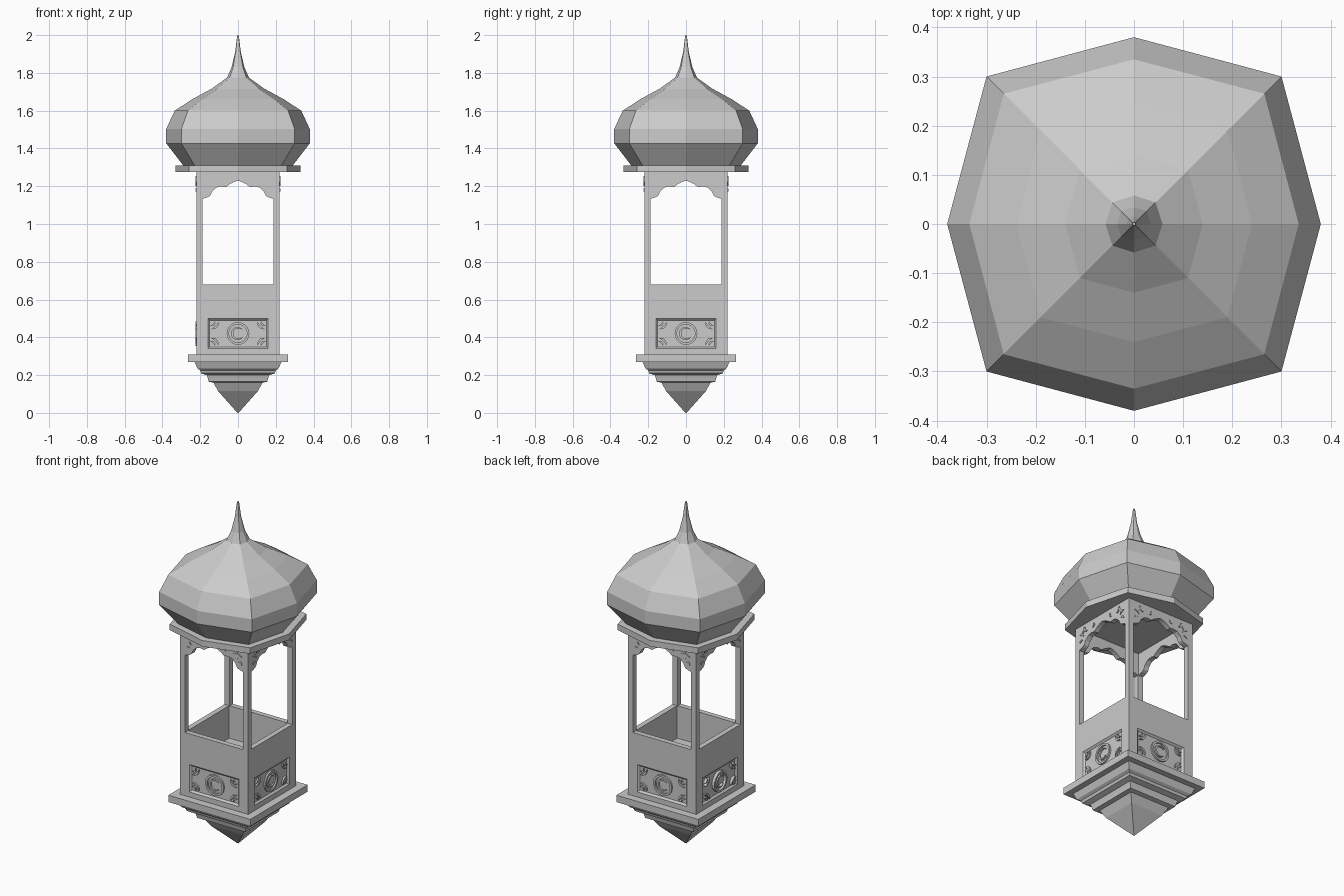
import bpy
import bmesh
import math
from mathutils import Matrix, Vector

cube = bpy.data.objects.get("Cube")
if cube:
    bpy.data.objects.remove(cube)

stone = bpy.data.materials.new("pale_grey_stone")
stone.use_nodes = True
stone.diffuse_color = (0.6, 0.6, 0.6, 1)
stone.node_tree.nodes["Principled BSDF"].inputs["Base Color"].default_value = (0.6, 0.6, 0.6, 1)


def loft(bm, rings):
    """Skin a list of equal-length rings and cap both ends."""
    rows = [[bm.verts.new(p) for p in ring] for ring in rings]
    n = len(rows[0])
    for low, high in zip(rows, rows[1:]):
        for i in range(n):
            j = (i + 1) % n
            bm.faces.new((low[i], low[j], high[j], high[i]))
    bm.faces.new(rows[0])
    bm.faces.new(rows[-1])


def finish(bm, name):
    bmesh.ops.recalc_face_normals(bm, faces=bm.faces)
    mesh = bpy.data.meshes.new(name)
    bm.to_mesh(mesh)
    bm.free()
    mesh.materials.append(stone)
    obj = bpy.data.objects.new(name, mesh)
    bpy.context.collection.objects.link(obj)
    return obj


def solid(name, rings):
    bm = bmesh.new()
    loft(bm, rings)
    return finish(bm, name)


def square(r, z):
    return [(r, -r, z), (r, r, z), (-r, r, z), (-r, -r, z)]


def octagon(mid, corner, z):
    pts = []
    for i in range(4):
        turn = Matrix.Rotation(i * math.pi / 2, 3, 'Z')
        pts += [turn @ Vector((mid, 0, z)), turn @ Vector((corner, corner, z))]
    return pts


def upright(points, y):
    return [(x, y, z) for x, z in points]


def carve(target, cutter, turn=0):
    """Subtract a cutter, turned about z, and throw the cutter away."""
    cutter.hide_render = True
    cutter.data.transform(Matrix.Rotation(turn, 4, 'Z'))
    mod = target.modifiers.new("cut", 'BOOLEAN')
    mod.operation = 'DIFFERENCE'
    mod.solver = 'EXACT'
    mod.object = cutter
    bpy.context.view_layer.objects.active = target
    bpy.ops.object.modifier_apply(modifier=mod.name)
    bpy.data.objects.remove(cutter)


# Stepped pendant and base slab
solid("hanging_base", [square(r, z) for r, z in (
    (0.003, 0), (0.105, 0.115), (0.13, 0.16), (0.155, 0.165), (0.16, 0.185),
    (0.165, 0.2), (0.195, 0.21), (0.2, 0.225), (0.215, 0.235), (0.23, 0.27))])
solid("base_slab", [square(0.265, 0.27), square(0.265, 0.31)])

# Hollow square body with four scalloped openings
body = solid("turret_body", [square(0.22, 0.31), square(0.22, 1.275)])
carve(body, solid("room_cutter", [square(0.19, 0.49), square(0.19, 1.265)]))
scallop = [(0.188, 1.133), (0.16, 1.142), (0.147, 1.15), (0.137, 1.172),
           (0.115, 1.193), (0.09, 1.199), (0.065, 1.195), (0.045, 1.21),
           (0.025, 1.221)]
arch = [(-0.188, 0.68), (0.188, 0.68)] + scallop + [(0, 1.23)]
arch += [(-x, z) for x, z in reversed(scallop)]
for k in range(2):
    carve(body, solid("arch_cutter", [upright(arch, -0.3), upright(arch, 0.3)]),
          k * math.pi / 2)


# Bevelled sunken panel on each side
def panel(inset, y):
    x, low, high = 0.16 - inset, 0.34 + inset, 0.5 - inset
    return upright([(-x, low), (x, low), (x, high), (-x, high)], y)


for k in range(4):
    carve(body, solid("panel_cutter", [panel(-0.004, -0.224), panel(0.01, -0.21)]),
          k * math.pi / 2)


# Carved ornaments: rings and leaves
def band(bm, cx, cz, r0, r1, start, end, back, front, steps=20):
    """Flat arc that is tapered at both ends when it is not a full ring."""
    full = end - start >= 360
    rings = []
    for i in range(steps + 1):
        t = i / steps
        a = math.radians(start + (end - start) * t)
        w = 1 if full else 0.15 + 0.85 * math.sin(math.pi * t)
        mid, half = (r0 + r1) / 2, (r1 - r0) / 2 * w
        rings.append([(cx + r * math.cos(a), y, cz + r * math.sin(a))
                      for r, y in ((mid - half, back), (mid + half, back),
                                   (mid + half, front), (mid - half, front))])
    loft(bm, rings)


for k, side in enumerate(("front", "left", "back", "right")):
    turn = Matrix.Rotation(k * math.pi / 2, 4, 'Z')
    proud = -0.226 if side == "right" else -0.219

    bm = bmesh.new()
    band(bm, 0, 0.42, 0.048, 0.06, 0, 360, -0.205, proud)
    band(bm, 0, 0.42, 0.025, 0.037, 40, 320, -0.205, proud)
    for sx in (-1, 1):
        for sz in (-1, 1):
            base = math.degrees(math.atan2(-sz, -sx))
            band(bm, sx * 0.145, 0.42 + sz * 0.065, 0.035, 0.047,
                 base - 40, base + 40, -0.205, proud, 8)
            band(bm, sx * 0.14, 0.42 + sz * 0.06, 0.012, 0.022,
                 base - 60, base + 60, -0.205, proud, 8)
    finish(bm, side + "_panel_carving").data.transform(turn)

    bm = bmesh.new()
    for sx in (-1, 1):
        for cx, cz, r, a in ((0.175, 1.25, 0.03, 225), (0.17, 1.2, 0.018, 120),
                             (0.12, 1.245, 0.02, 330), (0.165, 1.17, 0.014, 60),
                             (0.08, 1.24, 0.015, 200)):
            base = a if sx > 0 else 180 - a
            band(bm, sx * cx, cz, r - 0.005, r + 0.005,
                 base - 55, base + 55, -0.215, -0.225, 8)
    finish(bm, side + "_arch_carving").data.transform(turn)

# Eight-sided cornice and onion dome
solid("roof_slab", [octagon(0.33, 0.26, 1.275), octagon(0.33, 0.26, 1.31)])
solid("onion_dome", [octagon(m, c, z) for m, c, z in (
    (0.29, 0.23, 1.31), (0.38, 0.3, 1.427), (0.38, 0.3, 1.503),
    (0.335, 0.265, 1.6), (0.24, 0.19, 1.662), (0.14, 0.11, 1.716),
    (0.058, 0.044, 1.775), (0.034, 0.026, 1.83), (0.015, 0.012, 1.91),
    (0.006, 0.005, 1.985), (0.003, 0.0025, 2.0))])
